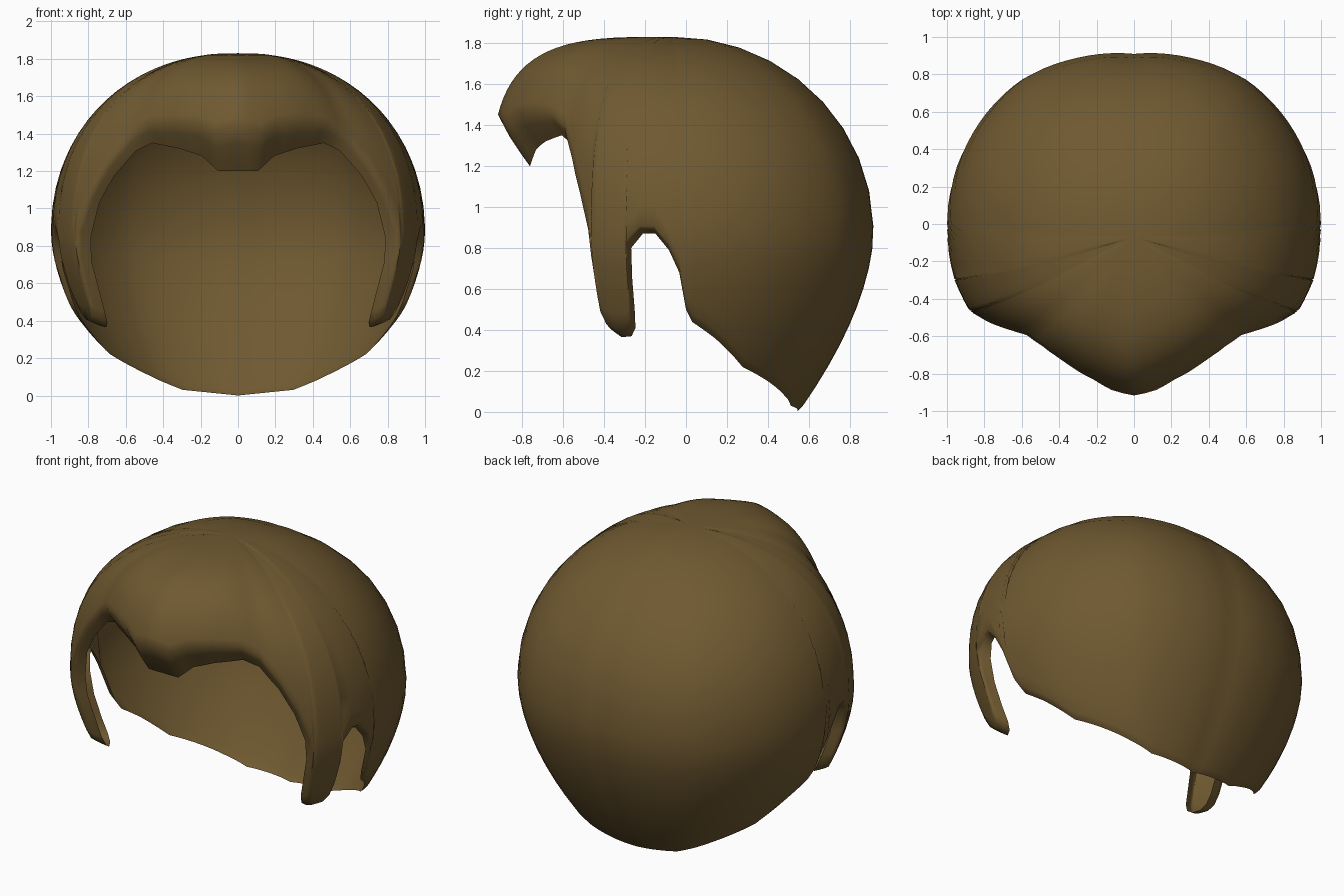
import bpy, bmesh, math

if "Cube" in bpy.data.objects:
    bpy.data.objects.remove(bpy.data.objects["Cube"])

# Profiles keyed by azimuth in degrees: 0 = front, 90 = side, 180 = back
WIDTH = [(0, .945), (14, .89), (30, .85), (46, .87), (56, .945), (62.5, .995), (73, 1.005),
         (90, 1.0), (110, .995), (142, .98), (161, .94), (180, .91)]
SQUARE = [(0, 3.4), (30, 3.4), (46, 2.8), (62, 2.3), (90, 2.1), (180, 2.1)]
EDGE = [(0, 1.2), (8, 1.2), (15, 1.28), (25, 1.32), (38, 1.35), (45, 1.31), (52, 1.18),
        (57, 1.03), (61, .85), (61.8, .72), (62.2, .45), (63.5, .39), (66, .365), (70, .37), (72, .41),
        (72.6, .5), (72.2, .65), (73, .8), (77, .87), (81, .87), (85, .79), (88, .68),
        (90, .5), (92, .44), (100, .36), (112, .22), (139, .08), (150, .03), (180, 0)]
EDGE[16] = (72.8, .65)
ROLL_IN = [(0, .14), (15, .09), (30, .06), (46, .04), (57, .06), (62, .09), (73, .09),
           (80, .05), (92, .04), (180, .03)]
ROLL_H = [(0, .25), (15, .18), (46, .08), (57, .04), (180, .03)]
MID, UP = .87, .96          # widest height, dome height above it
ROWS, RIM = 18, 3


def lerp(keys, a):
    for (a0, v0), (a1, v1) in zip(keys, keys[1:]):
        if a <= a1:
            return v0 + (v1 - v0) * (a - a0) / (a1 - a0)
    return keys[-1][1]


def shell(a, phi):
    """Radius and height of the dome at azimuth a and elevation phi."""
    R, p = lerp(WIDTH, a), lerp(SQUARE, a)
    if phi >= 0:
        return (R * max(math.cos(phi), 0) ** (2 / p), MID + UP * math.sin(phi) ** (2 / p))
    t = -phi / (math.pi / 2)
    return R * (1 - .40 * t ** 1.7), MID * (1 - t)


def elevation(a, z):
    if z >= MID:
        return math.asin(((z - MID) / UP) ** (lerp(SQUARE, a) / 2))
    return -(MID - z) / MID * math.pi / 2


def point(a, r, z):
    lean = .07 * (max(z - MID, 0) / UP) ** 2
    t = math.radians(a)
    return (r * math.sin(t), -r * math.cos(t) - lean, z)


def column(a):
    """One meridian from crown to hairline, ending in the inward-rolled rim."""
    e, d, ze = lerp(ROLL_H, a), lerp(ROLL_IN, a), lerp(EDGE, a)
    end = elevation(a, ze + e)
    pts = []
    for i in range(1, ROWS + 1):
        r, z = shell(a, math.pi / 2 + (end - math.pi / 2) * i / ROWS)
        pts.append(point(a, r, z))
    for i in range(1, RIM + 1):
        u = i / RIM
        pts.append(point(a, r - d * u, z - e * u ** .8))
    return pts


# Azimuths: every hairline key, subdivided where far apart
angles = []
for (a0, _), (a1, _) in zip(EDGE, EDGE[1:]):
    n = max(1, math.ceil((a1 - a0) / 4))
    angles += [a0 + (a1 - a0) * k / n for k in range(n)]
angles.append(180)

# Half of the hair with dome, sideburn, ear notch and nape
bm = bmesh.new()
crown = bm.verts.new(point(0, 0, MID + UP))
cols = [[bm.verts.new(p) for p in column(a)] for a in angles]
for c0, c1 in zip(cols, cols[1:]):
    bm.faces.new((crown, c0[0], c1[0]))
    for j in range(len(c0) - 1):
        bm.faces.new((c0[j], c0[j + 1], c1[j + 1], c1[j]))

# Mirror to the other side
geo = bm.verts[:] + bm.edges[:] + bm.faces[:]
dup = bmesh.ops.duplicate(bm, geom=geo)["geom"]
for v in [g for g in dup if isinstance(g, bmesh.types.BMVert)]:
    v.co.x *= -1
bmesh.ops.reverse_faces(bm, faces=[g for g in dup if isinstance(g, bmesh.types.BMFace)])
bmesh.ops.remove_doubles(bm, verts=bm.verts[:], dist=1e-4)

mesh = bpy.data.meshes.new("hair")
bm.to_mesh(mesh)
bm.free()
hair = bpy.data.objects.new("hair", mesh)
bpy.context.collection.objects.link(hair)

mat = bpy.data.materials.new("brown_hair")
mat.diffuse_color = (.16, .10, .03, 1)
mat.use_nodes = True
mat.node_tree.nodes["Principled BSDF"].inputs["Base Color"].default_value = mat.diffuse_color
mesh.materials.append(mat)
for f in mesh.polygons:
    f.use_smooth = True
